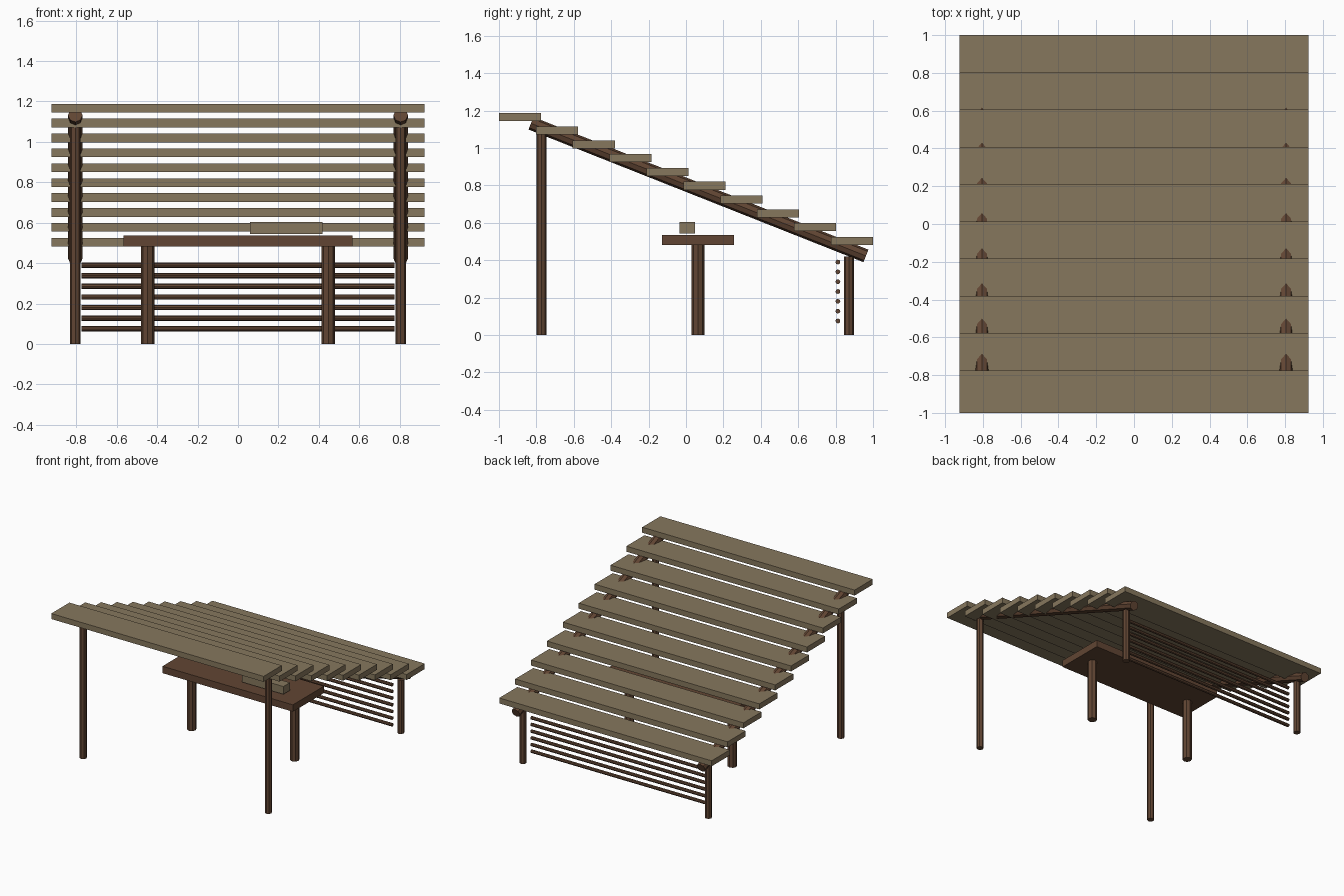
import bpy
from mathutils import Vector

if "Cube" in bpy.data.objects:
    bpy.data.objects.remove(bpy.data.objects["Cube"])


def material(name, color):
    m = bpy.data.materials.new(name)
    m.diffuse_color = (*color, 1)
    m.use_nodes = True
    m.node_tree.nodes["Principled BSDF"].inputs["Base Color"].default_value = m.diffuse_color
    return m


PLANK = material("weathered_plank", (0.24, 0.185, 0.11))
WOOD = material("dark_wood", (0.12, 0.06, 0.033))


def box(name, lo, hi, mat):
    lo, hi = Vector(lo), Vector(hi)
    bpy.ops.mesh.primitive_cube_add(size=1, location=(lo + hi) / 2)
    ob = bpy.context.object
    ob.name = name
    ob.scale = hi - lo
    bpy.ops.object.transform_apply(location=False, rotation=False, scale=True)
    ob.data.materials.append(mat)


def pole(name, a, b, radius, sides=8):
    a, b = Vector(a), Vector(b)
    bpy.ops.mesh.primitive_cylinder_add(vertices=sides, radius=radius,
                                        depth=(b - a).length, location=(a + b) / 2)
    ob = bpy.context.object
    ob.name = name
    ob.rotation_euler = (b - a).to_track_quat('Z', 'Y').to_euler()
    ob.data.materials.append(WOOD)


# Stepped roof planks, descending towards the back
for i in range(10):
    y = -1 + i * 0.1972
    z = 1.145 - i * 0.0737
    box("roof_plank", (-0.923, y, z), (0.923, y + 0.225, z + 0.043), PLANK)

# Posts, rafters and table legs, mirrored left and right
for side in (-1, 1):
    x = side * 0.805
    pole("front_post", (x, -0.772, 0), (x, -0.772, 1.085), 0.026)
    pole("back_post", (x, 0.872, 0), (x, 0.872, 0.42), 0.026)
    pole("rafter", (x, -0.829, 1.132), (x, 0.962, 0.423), 0.036)
    lx = side * 0.447
    pole("table_leg", (lx, 0.064, 0), (lx, 0.064, 0.485), 0.034)

# Rear rails
for i in range(7):
    z = 0.075 + i * 0.0525
    pole("back_rail", (-0.775, 0.812, z), (0.775, 0.812, z), 0.013)

# Table top with a block lying on it
box("table_top", (-0.567, -0.128, 0.482), (0.567, 0.257, 0.536), WOOD)
box("table_block", (0.06, -0.034, 0.543), (0.418, 0.047, 0.604), PLANK)
